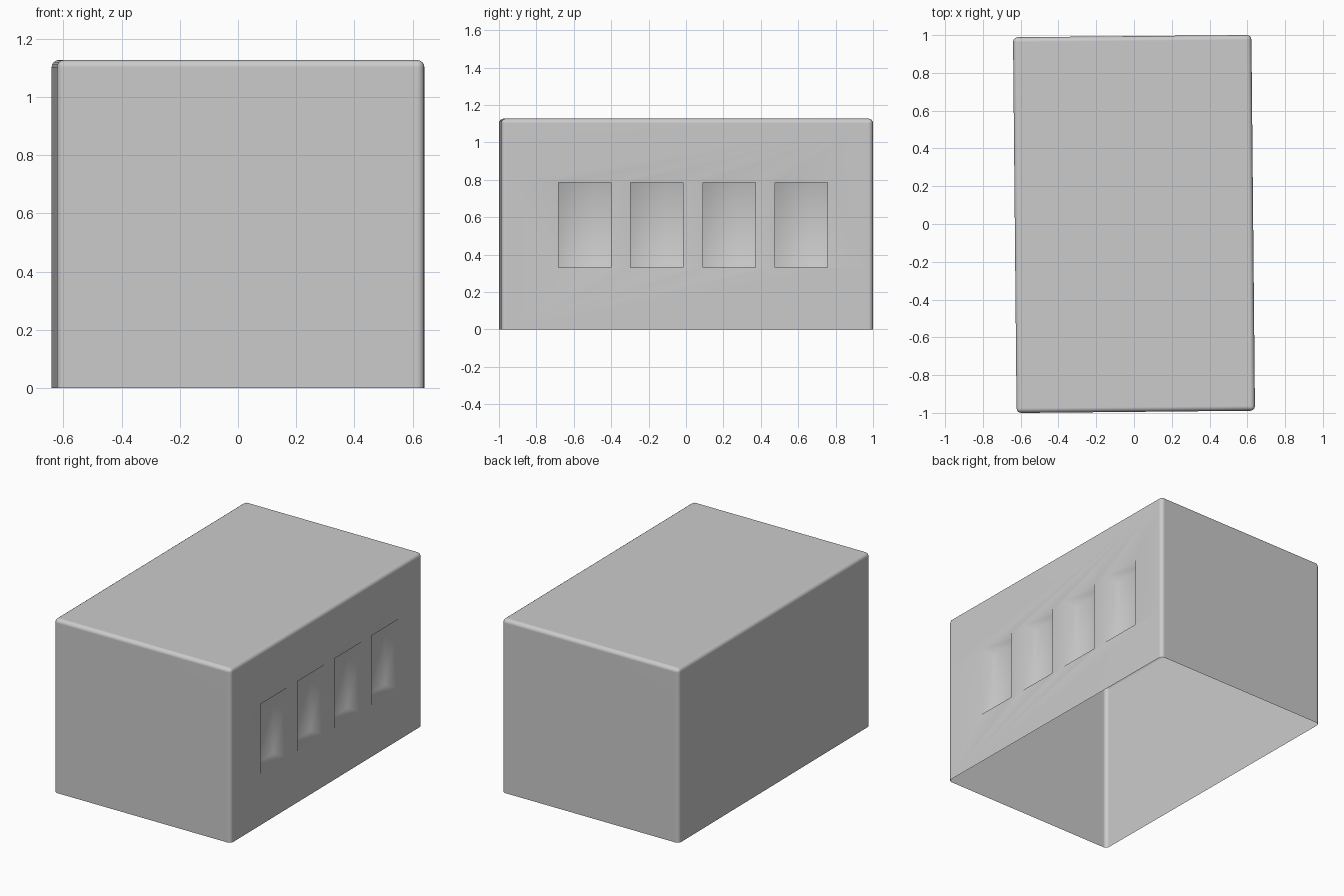
import bpy, bmesh, math
from mathutils import Vector, Matrix

if "Cube" in bpy.data.objects:
    bpy.data.objects.remove(bpy.data.objects["Cube"])

HX, HY, H = 0.631, 0.9945, 1.127     # half width, half length, height
DEPTH = 0.1                          # recess depth
TURN = 0.0095                        # slight turn about z
Z0, Z1 = 0.33, 0.785                 # recess bottom and top
STARTS, WIDTH = [-0.688 + 0.386 * i for i in range(4)], 0.281

# Rounded shell: vertical and top edges softened, underside open
bm = bmesh.new()
bmesh.ops.create_cube(bm, size=1)
for v in bm.verts:
    v.co = Vector((v.co.x * 2 * HX, v.co.y * 2 * HY, (v.co.z + 0.5) * H))
soft = [e for e in bm.edges if max(v.co.z for v in e.verts) > H / 2]
bmesh.ops.bevel(bm, geom=soft, offset=0.025, segments=4, profile=0.5, affect='EDGES')
under = [f for f in bm.faces if f.normal.z < -0.9]
bmesh.ops.delete(bm, geom=under, context='FACES')


def wall_faces():
    bm.normal_update()
    return [f for f in bm.faces if f.normal.x > 0.99
            and f.calc_center_median().x > HX - 1e-3]


def cut(co, no, faces):
    geom = set(faces)
    for f in faces:
        geom.update(f.edges)
        geom.update(f.verts)
    bmesh.ops.bisect_plane(bm, geom=list(geom), plane_co=co, plane_no=no)


# Divide the right wall, then push the four window panels inwards
for z in (Z0, Z1):
    cut((0, 0, z), (0, 0, 1), wall_faces())
for y in STARTS:
    for yy in (y, y + WIDTH):
        band = [f for f in wall_faces() if Z0 < f.calc_center_median().z < Z1]
        cut((0, yy, 0), (0, 1, 0), band)
panels = []
for f in wall_faces():
    c = f.calc_center_median()
    if Z0 < c.z < Z1 and any(y < c.y < y + WIDTH for y in STARTS):
        panels.append(f)
out = bmesh.ops.extrude_discrete_faces(bm, faces=panels)
for f in out["faces"]:
    bmesh.ops.translate(bm, verts=f.verts[:], vec=(-DEPTH, 0, 0))
bmesh.ops.remove_doubles(bm, verts=bm.verts[:], dist=1e-5)
bmesh.ops.transform(bm, matrix=Matrix.Rotation(TURN, 4, 'Z'), verts=bm.verts[:])
for f in bm.faces:
    f.smooth = True

me = bpy.data.meshes.new("building_shell")
bm.to_mesh(me)
bm.free()
ob = bpy.data.objects.new("building_shell", me)
bpy.context.collection.objects.link(ob)

# Soft shading that keeps the large walls flat
mod = ob.modifiers.new("weighted", 'WEIGHTED_NORMAL')
mod.mode = 'FACE_AREA'
